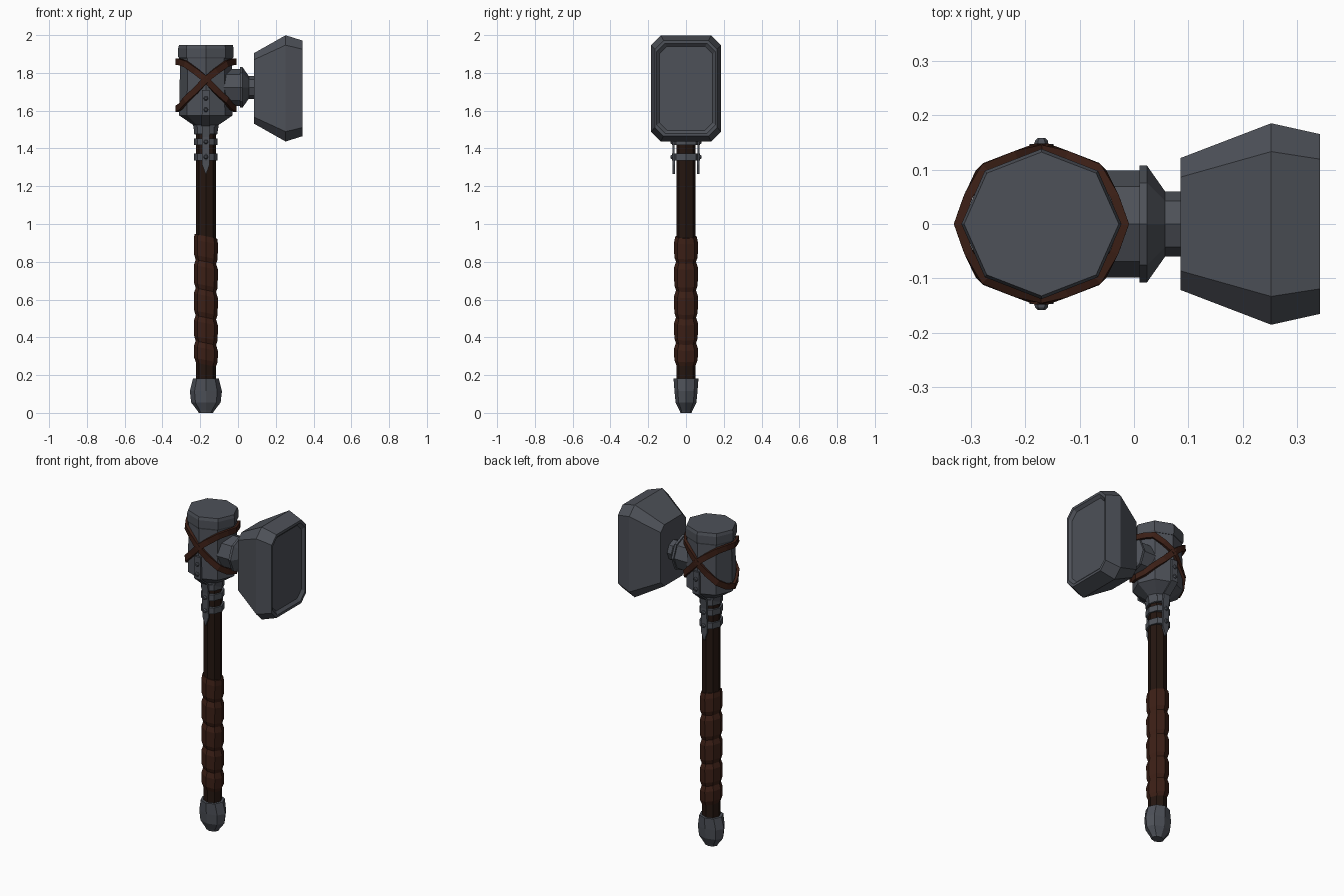
import bpy, bmesh, math
from mathutils import Vector

if "Cube" in bpy.data.objects:
    bpy.data.objects.remove(bpy.data.objects["Cube"])

CX = -0.17  # handle axis


def mat(name, col):
    m = bpy.data.materials.new(name)
    m.diffuse_color = (*col, 1)
    m.use_nodes = True
    m.node_tree.nodes["Principled BSDF"].inputs["Base Color"].default_value = m.diffuse_color
    return m


STEEL = mat("steel", (0.075, 0.082, 0.098))
WOOD = mat("dark_wood", (0.018, 0.008, 0.005))
LEATHER = mat("leather", (0.045, 0.014, 0.008))


def make(name, rings, material, closed=False):
    """Skin a row of equal vertex rings; cap the ends or close the loop."""
    bm = bmesh.new()
    vs = [[bm.verts.new(p) for p in r] for r in rings]
    n = len(vs[0])
    pairs = list(zip(vs, vs[1:])) + ([(vs[-1], vs[0])] if closed else [])
    for a, b in pairs:
        for i in range(n):
            j = (i + 1) % n
            bm.faces.new((a[i], a[j], b[j], b[i]))
    if not closed:
        bm.faces.new(vs[0][::-1])
        bm.faces.new(vs[-1])
    bmesh.ops.recalc_face_normals(bm, faces=bm.faces)
    me = bpy.data.meshes.new(name)
    bm.to_mesh(me)
    bm.free()
    me.materials.append(material)
    ob = bpy.data.objects.new(name, me)
    bpy.context.collection.objects.link(ob)
    return ob


def upright(name, profile, material, tilt=0):
    """Eight-sided turned part on the handle axis; profile = (z, rx, ry)."""
    rings = []
    for z, rx, ry in profile:
        ring = []
        for i in range(8):
            a = i * math.pi / 4
            dx = rx * math.cos(a)
            ring.append((CX + dx, ry * math.sin(a), z + tilt * dx))
        rings.append(ring)
    return make(name, rings, material)


# Handle, leather grip and pommel
upright("shaft", [(0.15, .053, .051), (1.53, .053, .051)], WOOD)
grip = [(0.255, .052, .052)]
tops = [0.37, 0.505, 0.65, 0.80, 0.935]
low = 0.255
for t in tops:
    grip += [(low + .025, .062, .062), (t - .03, .064, .063)]
    grip.append((t, .054, .053) if t < 0.9 else (t, .06, .056))
    low = t
upright("grip", grip, LEATHER, -0.2)
upright("pommel", [(0, .038, .03), (.012, .045, .034), (.055, .078, .055),
                   (.115, .085, .061), (.183, .068, .066)], STEEL)

# Drum-shaped core of the head with its cap
upright("drum", [(1.475, .06, .06), (1.525, .068, .066), (1.575, .142, .136),
                 (1.89, .136, .132)], STEEL)
upright("drum_cap", [(1.875, .14, .135), (1.885, .147, .138), (1.93, .147, .138),
                     (1.948, .142, .132)], STEEL)

# Bands around the top of the handle
for k, z in enumerate((1.355, 1.435, 1.495)):
    upright(f"band_{k}", [(z - .018, .062, .073), (z + .018, .062, .073)], STEEL)

# Riveted plates running down front and back, pointed at the tip
plate = [(.141, 1.71, .02), (.141, 1.575, .022), (.075, 1.52, .022),
         (.067, 1.46, .02), (.065, 1.315, .02), (.065, 1.265, .002)]
for s, side in ((-1, "front"), (1, "back")):
    rings = [[(CX - w, s * (y - .006), z), (CX + w, s * (y - .006), z),
              (CX + w, s * (y + .006), z), (CX - w, s * (y + .006), z)]
             for y, z, w in plate]
    make(f"plate_{side}", rings, STEEL)
    for k, (y, z) in enumerate(((.145, 1.665), (.145, 1.605), (.07, 1.435), (.07, 1.355))):
        rings = []
        for off, r in ((0, .013), (.008, .012), (.013, .007)):
            rings.append([(CX + r * math.cos(i * math.pi / 3), s * (y + off),
                           z + r * math.sin(i * math.pi / 3)) for i in range(6)])
        make(f"rivet_{side}_{k}", rings, STEEL)

# Crossed leather straps looping around the drum
KEYS = [(-1, 1.61), (-.71, 1.655), (0, 1.765), (.71, 1.848), (1, 1.86)]


def strap_height(t):
    for (a, za), (b, zb) in zip(KEYS, KEYS[1:]):
        if t <= b + 1e-6:
            return za + (zb - za) * (t - a) / (b - a)
    return KEYS[-1][1]


for s, name in ((1, "strap_rising"), (-1, "strap_falling")):
    rings = []
    path = []
    for i in range(16):
        a = i * math.pi / 8
        k = 1 if i % 2 == 0 else .95
        path.append(Vector((math.cos(a) * k, math.sin(a) * k,
                            strap_height(s * math.cos(a)))))
    for i, p in enumerate(path):
        c = Vector((CX + .153 * p.x, .14 * p.y, p.z))
        out = Vector((p.x, p.y, 0)).normalized()
        q, r = path[(i + 1) % 16], path[i - 1]
        along = Vector(((q.x - r.x) * .153, (q.y - r.y) * .14, q.z - r.z)).normalized()
        up = out.cross(along).normalized() * .017
        o = out * .008
        rings.append([c - o - up, c + o - up, c + o + up, c - o + up])
    make(name, rings, LEATHER, closed=True)

# Neck joining the drum and the striking block
neck = [(-.12, .098), (.01, .098), (.01, .107), (.024, .107), (.057, .06), (.1, .06)]
make("neck", [[(x, r * math.cos(i * math.pi / 4), 1.723 + r * math.sin(i * math.pi / 4))
               for i in range(8)] for x, r in neck], STEEL)


# Striking block: chamfered rectangle sections, ending in a recessed face
def section(x, y, z, c):
    pts = [(y, z - c), (y - c, z), (c - y, z), (-y, z - c),
           (-y, c - z), (c - y, -z), (y - c, -z), (y, c - z)]
    return [(x, a, 1.718 + b) for a, b in pts]


make("striking_block", [section(.085, .121, .187, .035), section(.252, .185, .281, .052),
                        section(.342, .165, .253, .046), section(.342, .155, .238, .044),
                        section(.327, .141, .222, .04)], STEEL)
